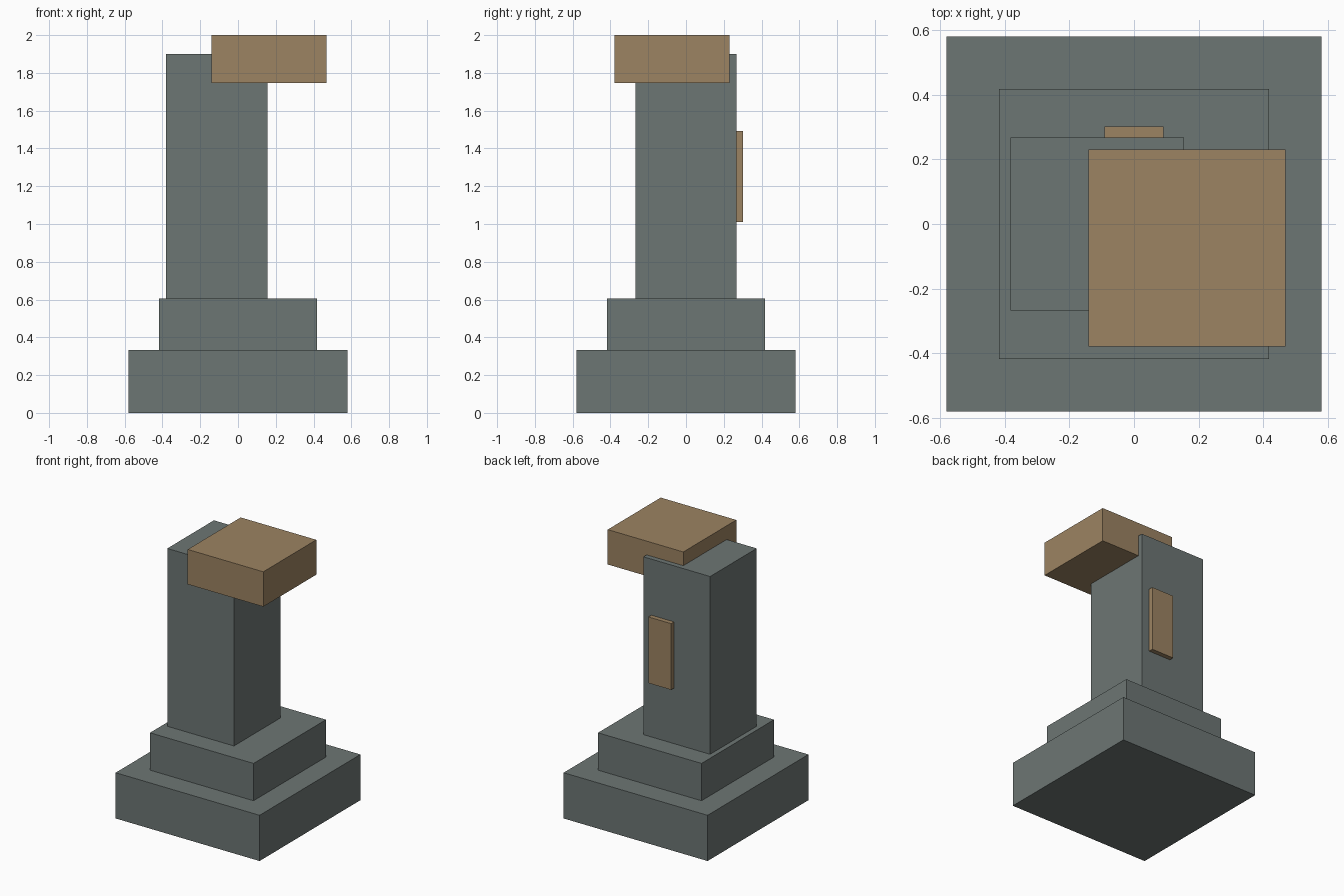
import bpy
from mathutils import Vector

cube = bpy.data.objects.get("Cube")
if cube:
    bpy.data.objects.remove(cube, do_unlink=True)


def make_material(name, rgb):
    mat = bpy.data.materials.new(name)
    mat.use_nodes = True
    mat.diffuse_color = (*rgb, 1)
    mat.node_tree.nodes["Principled BSDF"].inputs["Base Color"].default_value = (*rgb, 1)
    return mat


def block(name, low, high, mat):
    """Flat-faced box between two opposite corners."""
    low, high = Vector(low), Vector(high)
    bpy.ops.mesh.primitive_cube_add(size=1, location=(low + high) / 2)
    obj = bpy.context.object
    obj.name = name
    obj.scale = high - low
    bpy.ops.object.transform_apply(location=False, rotation=False, scale=True)
    obj.data.materials.append(mat)
    return obj


stone = make_material("grey stone", (0.152, 0.181, 0.174))
sandstone = make_material("tan sandstone", (0.332, 0.227, 0.122))

# Stepped plinth
block("plinth_base", (-0.58, -0.58, 0), (0.58, 0.58, 0.333), stone)
block("plinth_step", (-0.417, -0.417, 0.333), (0.417, 0.417, 0.605), stone)

# Off-centre pillar
block("pillar", (-0.382, -0.268, 0.605), (0.155, 0.268, 1.9), stone)

# Overhanging cap and rear plaque
block("cap", (-0.14, -0.379, 1.746), (0.469, 0.231, 2), sandstone)
block("rear_plaque", (-0.092, 0.268, 1.01), (0.092, 0.302, 1.492), sandstone)
